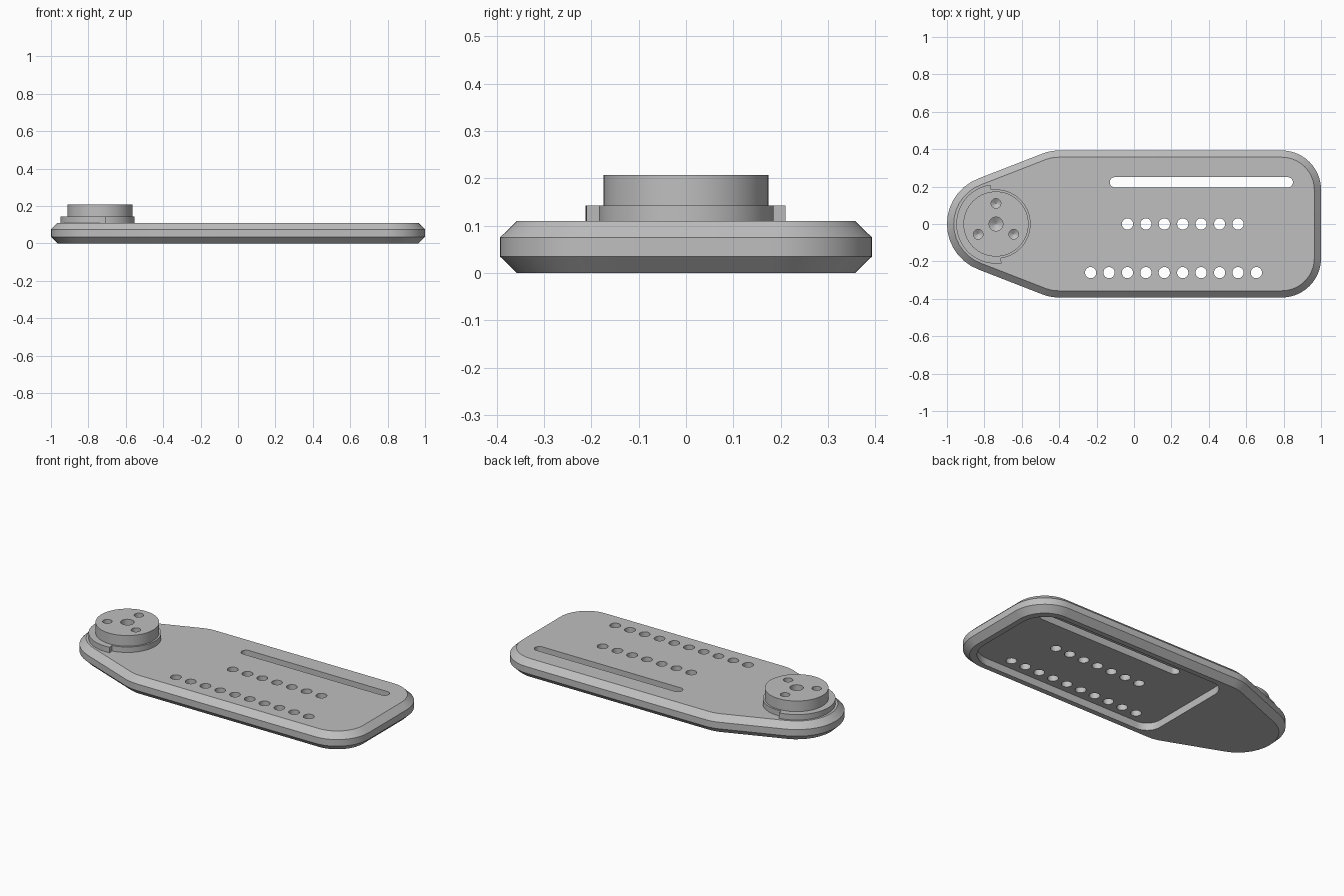
import bpy, bmesh
from math import sin, cos, atan2, acos, hypot, pi, radians

cube = bpy.data.objects.get("Cube")
if cube:
    bpy.data.objects.remove(cube, do_unlink=True)

grey = bpy.data.materials.new("plain grey")
grey.use_nodes = True
colour = (0.52, 0.52, 0.52, 1)
grey.diffuse_color = colour
grey.node_tree.nodes["Principled BSDF"].inputs["Base Color"].default_value = colour


def arc(cx, cy, r, a0, a1, n):
    return [(cx + r * cos(a0 + (a1 - a0) * i / n), cy + r * sin(a0 + (a1 - a0) * i / n))
            for i in range(n + 1)]


def circle(cx, cy, r, n=32):
    return arc(cx, cy, r, 0, 2 * pi, n)[:-1]


def hull(circles, inset=0.0, n=14):
    """Outline wrapped counter-clockwise around circles, shrunk by inset."""
    normals = []
    for (x0, y0, r0), (x1, y1, r1) in zip(circles, circles[1:] + circles[:1]):
        dx, dy = x1 - x0, y1 - y0
        normals.append(atan2(dy, dx) - acos((r0 - r1) / hypot(dx, dy)))
    pts = []
    for i, (cx, cy, r) in enumerate(circles):
        a0, a1 = normals[i - 1], normals[i]
        pts += arc(cx, cy, r - inset, a0, a0 + (a1 - a0) % (2 * pi), n)
    return pts


def add_loft(bm, layers):
    """Closed solid through stacked outlines, listed from bottom to top."""
    rings = [[bm.verts.new((x, y, z)) for x, y in pts] for pts, z in layers]
    for low, high in zip(rings, rings[1:]):
        for i in range(len(low)):
            j = (i + 1) % len(low)
            bm.faces.new((low[i], low[j], high[j], high[i]))
    bm.faces.new(rings[0][::-1])
    bm.faces.new(rings[-1])


def make(name, *solids):
    bm = bmesh.new()
    for layers in solids:
        add_loft(bm, layers)
    mesh = bpy.data.meshes.new(name)
    bm.to_mesh(mesh)
    bm.free()
    mesh.materials.append(grey)
    obj = bpy.data.objects.new(name, mesh)
    bpy.context.collection.objects.link(obj)
    return obj


def activate(obj):
    bpy.ops.object.select_all(action='DESELECT')
    obj.select_set(True)
    bpy.context.view_layer.objects.active = obj


def cut(obj, cutter):
    cutter.hide_render = True
    mod = obj.modifiers.new("cut", 'BOOLEAN')
    mod.operation, mod.solver, mod.object = 'DIFFERENCE', 'EXACT', cutter
    activate(obj)
    bpy.ops.object.modifier_apply(modifier=mod.name)
    bpy.data.objects.remove(cutter, do_unlink=True)


# Base plate with bevelled rim
corners = [(0.79, -0.183, 0.21), (0.79, 0.183, 0.21), (-0.4, 0.143, 0.25),
           (-0.74, 0, 0.26), (-0.4, -0.143, 0.25)]
wide, narrow = hull(corners), hull(corners, 0.036)
plate = make("base_plate", [(narrow, 0), (wide, 0.035), (wide, 0.075), (narrow, 0.11)])

# Shallow pocket in the underside
pocket = hull([(0.77, -0.165, 0.16), (0.77, 0.165, 0.16),
               (-0.29, 0.235, 0.09), (-0.29, -0.235, 0.09)])
cut(plate, make("pocket_cutter", [(pocket, -0.05), (pocket, 0.045)]))

# Long slot and two rows of through holes
slot = hull([(-0.102, 0.223, 0.0275), (0.822, 0.223, 0.0275)])
outlines = [slot]
for start, y, count in ((-0.035, 0, 7), (-0.232, -0.26, 10)):
    outlines += [circle(start + 0.0985 * i, y, 0.03) for i in range(count)]
cut(plate, make("hole_cutter", *[[(o, -0.1), (o, 0.2)] for o in outlines]))

# Stepped collar: wider on its outer half
hub_x = -0.738
split = radians(98)
step = (arc(hub_x, 0, 0.212, split, split + pi, 40)
        + arc(hub_x, 0, 0.185, split + pi, split + 2 * pi, 40))
collar = make("hub_collar", [(step, 0.1), (step, 0.143)])

# Round hub with drilled, cone-ended holes
rim = circle(hub_x, 0, 0.174, 72)
hub = make("hub_disc", [(rim, 0.1), (rim, 0.207)])


def drill(x, y, r, depth):
    top = 0.207
    return [(circle(x, y, r * 0.05), top - depth - r * 0.6),
            (circle(x, y, r), top - depth), (circle(x, y, r), top + 0.05)]


drills = [drill(hub_x, 0, 0.037, 0.04)]
for angle in (90, 210, 330):
    a = radians(angle)
    drills.append(drill(hub_x + 0.11 * cos(a), 0.11 * sin(a), 0.026, 0.04))
cut(hub, make("drill_cutter", *drills))

for obj in (plate, collar, hub):
    activate(obj)
    bpy.ops.object.shade_smooth_by_angle(angle=radians(25))
